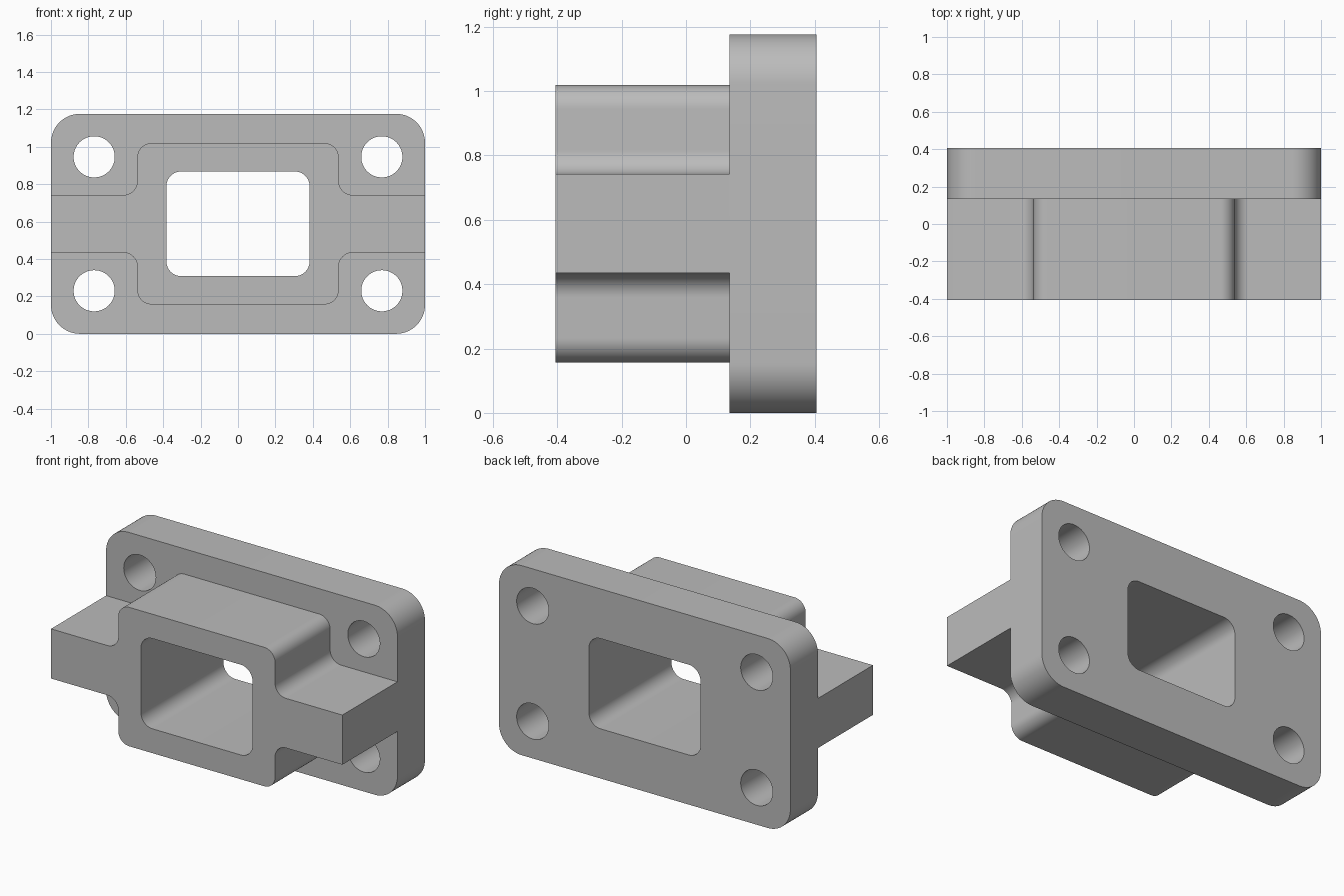
import bpy
import bmesh
from math import sin, cos, pi
from mathutils import Vector

if "Cube" in bpy.data.objects:
    bpy.data.objects.remove(bpy.data.objects["Cube"], do_unlink=True)

GREY = (0.5, 0.5, 0.5, 1)
grey = bpy.data.materials.new("plain grey")
grey.use_nodes = True
grey.diffuse_color = GREY
grey.node_tree.nodes["Principled BSDF"].inputs["Base Color"].default_value = GREY

MID = 0.588                          # height of the centre line
BACK, STEP, FRONT = 0.405, 0.135, -0.405


def rounded(corners):
    """Closed outline from right-angled corners (x, z, radius)."""
    points = []
    for i, (x, z, r) in enumerate(corners):
        p = Vector((x, z))
        if r == 0:
            points.append(p)
            continue
        a = (Vector(corners[i - 1][:2]) - p).normalized()
        b = (Vector(corners[(i + 1) % len(corners)][:2]) - p).normalized()
        centre = p + r * (a + b)
        for k in range(17):
            t = k / 16 * pi / 2
            points.append(centre - r * (b * cos(t) + a * sin(t)))
    return points


def rectangle(w, h, r):
    return rounded([(-w, -h, r), (w, -h, r), (w, h, r), (-w, h, r)])


def circle(x, z, r, n=64):
    return [Vector((x + r * cos(2 * pi * k / n), z + r * sin(2 * pi * k / n)))
            for k in range(n)]


def extruded(name, loops, y0, y1, open_back=False):
    """Fill the outline with its holes and extrude it from y0 to y1."""
    bm = bmesh.new()
    for loop in loops:
        verts = [bm.verts.new((p.x, y0, p.y + MID)) for p in loop]
        for i, v in enumerate(verts):
            bm.edges.new((verts[i - 1], v))
    bmesh.ops.triangle_fill(bm, edges=bm.edges[:], use_beauty=True)
    result = bmesh.ops.extrude_face_region(bm, geom=bm.faces[:],
                                           use_keep_orig=True)
    moved = [g for g in result["geom"] if isinstance(g, bmesh.types.BMVert)]
    bmesh.ops.translate(bm, verts=moved, vec=(0, y1 - y0, 0))
    bmesh.ops.recalc_face_normals(bm, faces=bm.faces[:])
    if open_back:
        hidden = [f for f in bm.faces
                  if all(abs(v.co.y - y1) < 1e-5 for v in f.verts)]
        bmesh.ops.delete(bm, geom=hidden, context='FACES_ONLY')
    mesh = bpy.data.meshes.new(name)
    bm.to_mesh(mesh)
    bm.free()
    mesh.materials.append(grey)
    obj = bpy.data.objects.new(name, mesh)
    bpy.context.collection.objects.link(obj)
    bpy.ops.object.select_all(action='DESELECT')
    obj.select_set(True)
    bpy.context.view_layer.objects.active = obj
    bpy.ops.object.shade_smooth_by_angle(angle=pi / 6)
    return obj


# Rectangular passage shared by both parts
window = rectangle(0.383, 0.28, 0.08)

# Flange plate with four bolt holes
bolts = [circle(sx * 0.769, sz * 0.358, 0.11) for sx in (-1, 1) for sz in (-1, 1)]
extruded("flange_plate", [rectangle(1, 0.588, 0.155), window] + bolts, STEP, BACK)

# Hollow body with a side arm each way, rounded at every step
w, h, arm, r = 0.538, 0.431, 0.154, 0.075
upper = [(1, -arm, 0), (1, arm, 0), (w, arm, r), (w, h, r),
         (-w, h, r), (-w, arm, r)]
lower = [(-x, -z, rad) for x, z, rad in upper]
extruded("hollow_body_with_arms", [rounded(upper + lower), window],
         FRONT, STEP, open_back=True)
